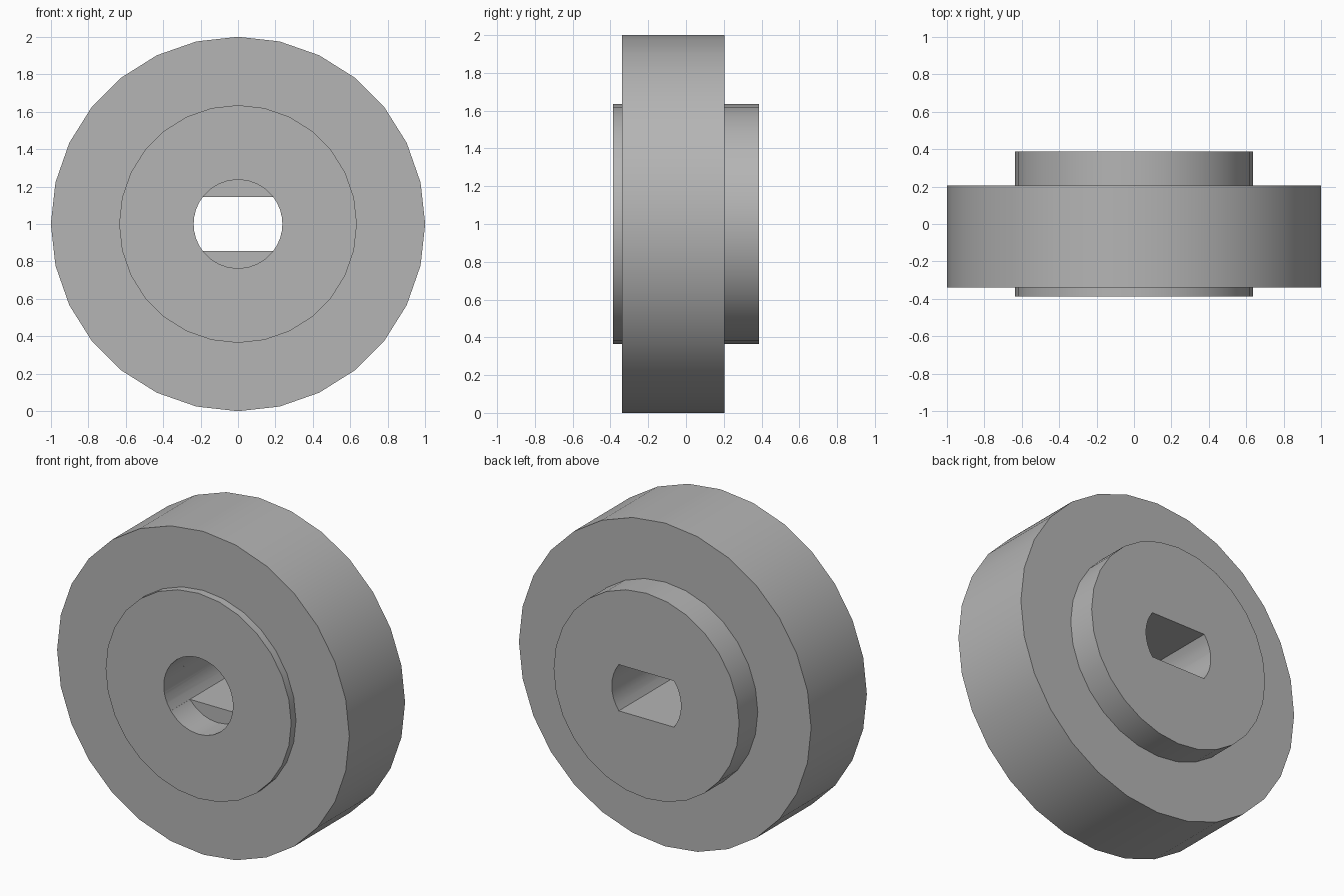
import bpy, bmesh, math

cube = bpy.data.objects.get("Cube")
if cube:
    bpy.data.objects.remove(cube, do_unlink=True)

SIDES = 28
BORE_R = 0.237
FLAT = 0.143          # half height of the keyed slot
Y_FRONT, Y_STEP, Y_BACK = -0.387, -0.2, 0.387

grey = bpy.data.materials.new("light grey")
grey.use_nodes = True
COLOUR = (0.46, 0.46, 0.46, 1)
grey.diffuse_color = COLOUR
grey.node_tree.nodes["Principled BSDF"].inputs["Base Color"].default_value = COLOUR


def circle(radius, sides=SIDES):
    return [(radius * math.cos(2 * math.pi * i / sides),
             radius * math.sin(2 * math.pi * i / sides)) for i in range(sides)]


def slot(radius, half, steps=8):
    # round hole with flat top and bottom
    a = math.asin(half / radius)
    arc = [-a + 2 * a * i / steps for i in range(steps + 1)]
    return [(s * radius * math.cos(t), s * radius * math.sin(t))
            for s in (1, -1) for t in arc]


def prism(name, outline, y0, y1):
    bm = bmesh.new()
    rings = [[bm.verts.new((x, y, z + 1)) for x, z in outline] for y in (y0, y1)]
    n = len(outline)
    for i in range(n):
        j = (i + 1) % n
        bm.faces.new((rings[0][i], rings[0][j], rings[1][j], rings[1][i]))
    for ring in rings:
        bm.faces.new(ring)
    bmesh.ops.recalc_face_normals(bm, faces=bm.faces)
    mesh = bpy.data.meshes.new(name)
    bm.to_mesh(mesh)
    bm.free()
    mesh.materials.append(grey)
    obj = bpy.data.objects.new(name, mesh)
    bpy.context.collection.objects.link(obj)
    return obj


def lathe(name, profile):
    # spin a closed (radius, y) profile around the y axis
    bm = bmesh.new()
    rings = [[bm.verts.new((x, y, z + 1)) for x, z in circle(r)] for r, y in profile]
    for a, b in zip(rings, rings[1:]):
        for i in range(SIDES):
            j = (i + 1) % SIDES
            bm.faces.new((a[i], a[j], b[j], b[i]))
    bm.faces.new(rings[0])
    bm.faces.new(rings[-1])
    bmesh.ops.recalc_face_normals(bm, faces=bm.faces)
    mesh = bpy.data.meshes.new(name)
    bm.to_mesh(mesh)
    bm.free()
    mesh.materials.append(grey)
    obj = bpy.data.objects.new(name, mesh)
    bpy.context.collection.objects.link(obj)
    return obj


# Stepped wheel body: front hub, rim, back hub
HUB_R, RIM_R = 0.635, 1.0
wheel = lathe("stepped_wheel", [(HUB_R, Y_FRONT), (HUB_R, -0.34), (RIM_R, -0.34),
                                (RIM_R, 0.205), (HUB_R, 0.205), (HUB_R, Y_BACK)])

# Round bore at the front, keyed slot through to the back
cutters = [prism("slot_cutter", slot(BORE_R, FLAT), Y_FRONT - 0.1, Y_BACK + 0.1),
           prism("bore_cutter", circle(BORE_R), Y_FRONT - 0.1, Y_STEP)]
for cutter in cutters:
    cutter.hide_render = True
    mod = wheel.modifiers.new(cutter.name, 'BOOLEAN')
    mod.operation = 'DIFFERENCE'
    mod.solver = 'EXACT'
    mod.object = cutter

# Apply the cuts, drop the cutters, smooth the round walls
bpy.ops.object.select_all(action='DESELECT')
wheel.select_set(True)
bpy.context.view_layer.objects.active = wheel
for cutter in cutters:
    bpy.ops.object.modifier_apply(modifier=cutter.name)
    bpy.data.objects.remove(cutter, do_unlink=True)
bpy.ops.object.shade_smooth_by_angle(angle=math.radians(30))
